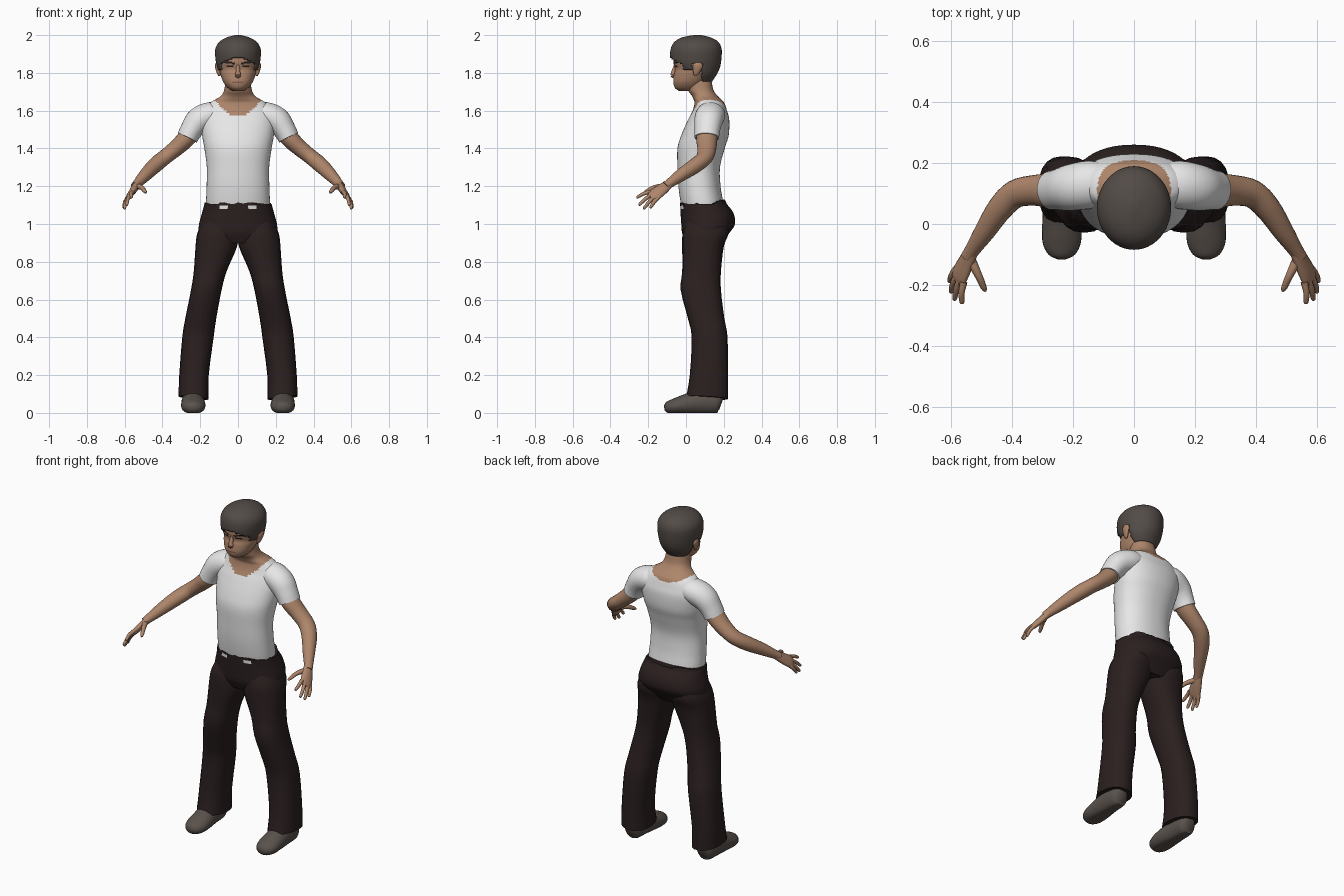
import bpy, bmesh, math, random
from mathutils import Vector

random.seed(4)
cube = bpy.data.objects.get("Cube")
if cube:
    bpy.data.objects.remove(cube, do_unlink=True)


def material(name, r, g, b):
    m = bpy.data.materials.new(name)
    m.use_nodes = True
    m.diffuse_color = (r, g, b, 1)
    bsdf = m.node_tree.nodes["Principled BSDF"]
    bsdf.inputs["Base Color"].default_value = (r, g, b, 1)
    bsdf.inputs["Roughness"].default_value = 0.8
    return m


SKIN = material("skin", .42, .235, .145)
SHIRT = material("white cotton", .8, .8, .8)
PANTS = material("dark brown cloth", .024, .014, .014)
HAIR = material("grey brown hair", .085, .07, .062)
SHOE = material("grey brown leather", .1, .083, .072)
DARK = material("brow black", .02, .014, .012)
LIP = material("lip", .27, .12, .085)


def smooth_rows(rows, k):
    """Catmull-Rom samples through rows of numbers."""
    out = []
    last = len(rows) - 1
    for i in range(last):
        a, b, c, d = (rows[max(i - 1, 0)], rows[i], rows[i + 1], rows[min(i + 2, last)])
        for j in range(k):
            t = j / k
            out.append([.5 * (2 * q + (r - p) * t + (2 * p - 5 * q + 4 * r - s) * t * t
                              + (3 * q - p - 3 * r + s) * t ** 3)
                        for p, q, r, s in zip(a, b, c, d)])
    return out + [list(rows[-1])]


def skin_rings(name, rings, mats, rule=None, keep=None, tweak=None):
    """Bridge rings of points into one capped mesh object."""
    bm = bmesh.new()
    loops = [[bm.verts.new(p) for p in ring] for ring in rings]
    n = len(loops[0])
    for lo, hi in zip(loops, loops[1:]):
        for i in range(n):
            bm.faces.new((lo[i], lo[(i + 1) % n], hi[(i + 1) % n], hi[i]))
    bm.faces.new(loops[0])
    bm.faces.new(loops[-1])
    bmesh.ops.recalc_face_normals(bm, faces=bm.faces)
    if keep:
        drop = [f for f in bm.faces if not keep(f.calc_center_median())]
        bmesh.ops.delete(bm, geom=drop, context="FACES")
    if rule:
        for f in bm.faces:
            f.material_index = rule(f.calc_center_median())
    if tweak:
        for v in bm.verts:
            tweak(v.co)
    mesh = bpy.data.meshes.new(name)
    bm.to_mesh(mesh)
    bm.free()
    for m in mats:
        mesh.materials.append(m)
    mesh.shade_smooth()
    mesh.set_sharp_from_angle(angle=math.radians(50))
    obj = bpy.data.objects.new(name, mesh)
    bpy.context.collection.objects.link(obj)
    return obj


def stack(name, rows, mats, n=48, k=6, e=1.0, **kw):
    """Level rings: rows of (z, front y, back y, half width, centre x)."""
    rings = []
    for z, y0, y1, rx, cx in smooth_rows(rows, k):
        ring = []
        for i in range(n):
            a = math.tau * i / n
            c, s = math.cos(a), math.sin(a)
            ring.append((cx + rx * math.copysign(abs(c) ** e, c),
                         (y0 + y1) / 2 + (y1 - y0) / 2 * math.copysign(abs(s) ** e, s), z))
        rings.append(ring)
    return skin_rings(name, rings, mats, **kw)


def limb(name, rows, mat, side=1, n=16, k=4, wide=None, tweak=None):
    """Rings across a path: rows of (x, y, z, wide radius, thin radius)."""
    pts = smooth_rows(rows, k)
    rings = []
    for i, p in enumerate(pts):
        t = (Vector(pts[min(i + 1, len(pts) - 1)][:3]) - Vector(pts[max(i - 1, 0)][:3])).normalized()
        u = Vector(wide) if wide else t.cross(Vector((0, 0, 1)))
        u = (u - t * u.dot(t)).normalized()
        w = t.cross(u)
        ring = []
        for j in range(n):
            a = math.tau * j / n
            q = Vector(p[:3]) + u * p[3] * math.cos(a) + w * p[4] * math.sin(a)
            ring.append((q.x * side, q.y, q.z))
        rings.append(ring)
    return skin_rings(name, rings, [mat], tweak=tweak)


# Torso: shirt with a scooped neckline, skin above it
def neckline(c):
    edge = 1.57 + 6 * c.x ** 2 if c.y < .12 else 1.625 + 2.4 * c.x ** 2
    return 1 if c.z > edge and abs(c.x) < .125 else 0


stack("shirt_and_neck", [
    (1.04, -.01, .19, .15, 0), (1.1, -.026, .198, .168, 0), (1.2, -.04, .183, .166, 0),
    (1.3, -.045, .18, .165, 0), (1.4, -.045, .205, .178, 0), (1.47, -.025, .226, .19, 0),
    (1.55, .01, .229, .197, 0), (1.6, .035, .217, .185, 0), (1.64, .045, .203, .15, 0),
    (1.66, .04, .186, .118, 0), (1.68, .03, .165, .088, 0), (1.71, .01, .145, .073, 0),
    (1.76, 0, .135, .066, 0)], [SHIRT, SKIN], n=64, k=7, e=.9, rule=neckline)


# Head with brows, eyes and lips as coloured faces
def face_paint(c):
    x = abs(c.x)
    if c.y > 0:
        return 0
    if .018 < x < .075 and abs(c.z - 1.85 - .15 * (x - .018)) < .005:
        return 1
    if .024 < x < .06 and abs(c.z - 1.835) < .0045:
        return 1
    return 2 if x < .03 and abs(c.z - 1.751) < .005 else 0


stack("head", [
    (1.703, -.035, .06, .025, 0), (1.72, -.058, .08, .053, 0), (1.75, -.067, .1, .077, 0),
    (1.79, -.064, .13, .092, 0), (1.82, -.058, .15, .098, 0), (1.86, -.067, .165, .105, 0),
    (1.92, -.06, .16, .105, 0), (1.965, -.02, .13, .07, 0)],
    [SKIN, DARK, LIP], n=96, k=9, e=.9, rule=face_paint)
limb("nose", [(0, -.054, 1.845, .008, .008), (0, -.066, 1.805, .012, .012),
              (0, -.07, 1.785, .017, .012), (0, -.066, 1.778, .01, .006)], SKIN)


# Hair shell trimmed to a fringe, sideburns and nape
def hairline(c):
    if c.y < -.015:
        return c.z > 1.882 - 4 * c.x ** 2
    if c.y < .03:
        return c.z > 1.815
    return c.z > (1.85 if c.y < .085 else 1.757)


hair = stack("hair", [
    (1.75, .03, .135, .065, 0), (1.79, -.02, .162, .095, 0), (1.83, -.07, .18, .111, 0),
    (1.88, -.084, .188, .12, 0), (1.93, -.08, .188, .119, 0), (1.965, -.06, .17, .098, 0),
    (1.988, -.02, .13, .06, 0), (2, .04, .08, .015, 0)], [HAIR], n=64, keep=hairline)
shell = hair.modifiers.new("thickness", "SOLIDIFY")
shell.thickness = .018
shell.offset = -1


# Trousers: hips with a ragged waist and two pale belt marks
def ragged(co):
    if co.z > 1.105:
        co.z += random.uniform(-.012, .006) + (.015 if co.y > .15 else 0)


def belt(c):
    return 1 if c.y < 0 and .05 < abs(c.x) < .09 and 1.08 < c.z < 1.094 else 0


stack("trouser_hips", [
    (.9, 0, .19, .17, 0), (.95, -.02, .228, .205, 0), (1, -.025, .259, .206, 0),
    (1.06, -.029, .25, .19, 0), (1.11, -.031, .212, .177, 0)],
    [PANTS, SHIRT], e=.9, rule=belt, tweak=ragged)


def uneven_hem(co):
    if co.z < .085:
        co.z += .1 * (abs(co.x) - .235) - .06 * (co.y - .11)


WIDE = (.42, .74, -.53)
FINGERS = {"index": (-.03, (.565, -.262, 1.14)), "middle": (-.01, (.59, -.25, 1.1)),
           "ring": (.01, (.602, -.225, 1.08)), "little": (.028, (.606, -.19, 1.085))}

for side, label in ((1, "left"), (-1, "right")):
    # Trouser legs
    stack(label + "_trouser_leg", [
        (.08, 0, .222, .08, side * .235), (.2, .02, .222, .078, side * .233),
        (.4, .03, .22, .083, side * .212), (.5, .01, .203, .082, side * .197),
        (.65, -.028, .185, .081, side * .168), (.75, -.02, .185, .087, side * .147),
        (.88, -.02, .2, .11, side * .115), (.95, -.018, .225, .108, side * .108),
        (1.01, 0, .22, .09, side * .1)], [PANTS], n=20, k=3, e=.85, tweak=uneven_hem)

    # Shoes with flat soles
    def flat_sole(co):
        co.z = max(co.z, 0)
    limb(label + "_shoe", [
        (.24, .188, .05, .025, .035), (.24, .165, .055, .05, .06), (.24, .08, .058, .058, .066),
        (.237, 0, .045, .064, .054), (.237, -.06, .034, .063, .042),
        (.237, -.1, .028, .044, .03), (.237, -.115, .026, .015, .012)],
        SHOE, side, n=24, tweak=flat_sole)

    # Sleeve and bare arm
    limb(label + "_sleeve", [
        (.07, .135, 1.58, .06, .05), (.14, .13, 1.578, .078, .068), (.205, .12, 1.55, .076, .07),
        (.245, .113, 1.5, .068, .06), (.268, .11, 1.457, .065, .056)], SHIRT, side, n=32)
    limb(label + "_arm", [
        (.22, .115, 1.52, .05, .05), (.275, .11, 1.452, .056, .048), (.33, .11, 1.4, .05, .043),
        (.39, .098, 1.352, .046, .04), (.44, .05, 1.31, .042, .04),
        (.49, -.025, 1.26, .034, .034), (.53, -.085, 1.217, .025, .025),
        (.545, -.11, 1.2, .024, .022)], SKIN, side, n=24)

    # Hand: palm, four fingers and thumb
    limb(label + "_palm", [
        (.53, -.085, 1.217, .024, .02), (.55, -.125, 1.185, .033, .019),
        (.573, -.17, 1.152, .038, .015), (.58, -.188, 1.14, .03, .008)],
        SKIN, side, wide=WIDE)
    for finger, (offset, tip) in FINGERS.items():
        base = Vector((.571, -.168, 1.155)) + Vector(WIDE) * offset
        tip = Vector(tip)
        mid = base.lerp(tip, .5) + Vector((.004, 0, .004))
        limb(f"{label}_{finger}_finger", [
            (*base, .012, .011), (*mid, .01, .01),
            (*base.lerp(tip, .92), .008, .008), (*tip, .003, .003)], SKIN, side, n=10)
    limb(label + "_thumb", [
        (.54, -.11, 1.2, .018, .016), (.512, -.165, 1.194, .013, .013),
        (.493, -.208, 1.173, .01, .01), (.487, -.22, 1.165, .004, .004)], SKIN, side, n=10)

    # Ears
    limb(label + "_ear", [
        (.098, .05, 1.785, .006, .008), (.104, .055, 1.805, .01, .018),
        (.11, .063, 1.84, .012, .026), (.108, .066, 1.86, .005, .012)],
        SKIN, side, n=12, wide=(1, 0, 0))
